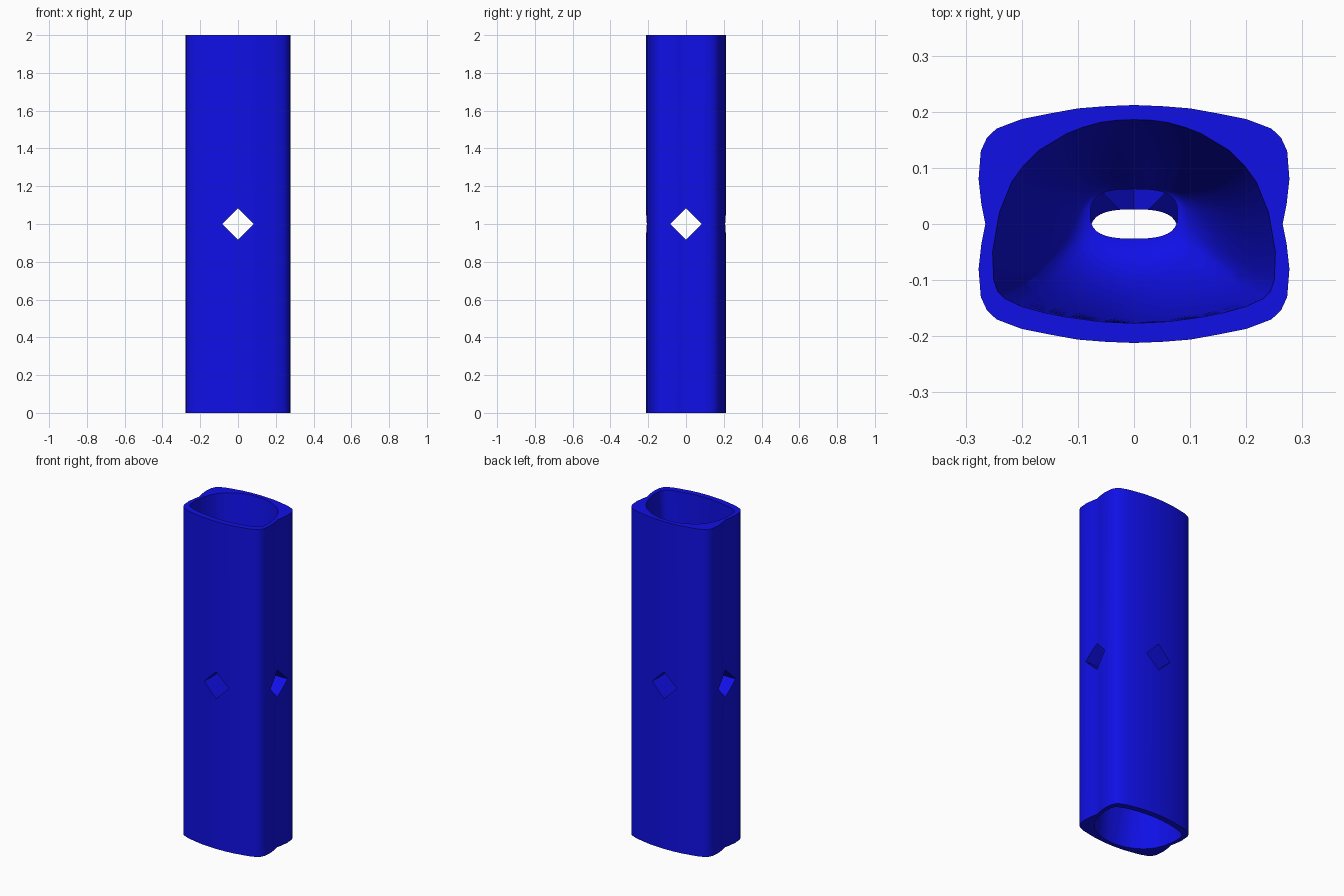
import bpy, bmesh, math

if "Cube" in bpy.data.objects:
    bpy.data.objects.remove(bpy.data.objects["Cube"])

blue = bpy.data.materials.new("deep blue")
blue.diffuse_color = (0.005, 0.005, 0.8, 1)
blue.use_nodes = True
blue.node_tree.nodes["Principled BSDF"].inputs["Base Color"].default_value = blue.diffuse_color


def loft(name, rings):
    """Closed solid through a list of equal-length rings of 3D points."""
    bm = bmesh.new()
    vs = [[bm.verts.new(p) for p in r] for r in rings]
    n = len(vs[0])
    for a, b in zip(vs, vs[1:]):
        for i in range(n):
            j = (i + 1) % n
            bm.faces.new((a[i], a[j], b[j], b[i]))
    bm.faces.new(vs[0])
    bm.faces.new(vs[-1])
    bmesh.ops.recalc_face_normals(bm, faces=bm.faces)
    me = bpy.data.meshes.new(name)
    bm.to_mesh(me)
    bm.free()
    ob = bpy.data.objects.new(name, me)
    bpy.context.collection.objects.link(ob)
    me.materials.append(blue)
    return ob


def mirror_x(half):
    """Close a half outline whose two ends lie on x = 0."""
    return half + [(-x, y) for x, y in half[-2:0:-1]]


# outer sleeve: rounded block with a shallow groove down each side
quarter = [(0, .212), (.05, .210), (.1, .206), (.15, .197), (.2, .187), (.245, .17),
           (.262, .154), (.273, .13), (.277, .08), (.272, .035)]
outline = mirror_x(quarter + [(.265, 0)] + [(x, -y) for x, y in quarter[::-1]])
sleeve = loft("sleeve", [[(x, y, z) for x, y in outline] for z in (0, 2)])

# cavity: D-shaped mouth funnelling to a small oval slot
rim = [(0, .186), (.03, .185), (.06, .181), (.092, .172), (.12, .161), (.17, .131), (.197, .104),
       (.218, .075), (.24, .02), (.252, -.05), (.25, -.1), (.243, -.12), (.23, -.133),
       (.2, -.147), (.16, -.158), (.12, -.166), (.06, -.174), (0, -.177)]
last = len(rim) - 1
DEEP = 1.12


def power(v, p):
    return math.copysign(abs(v) ** p, v)


slot = []
for i in range(last + 1):
    a = math.pi * i / last
    slot.append((.078 * abs(math.sin(a)) ** .7 if 0 < i < last else 0,
                 .018 + .044 * power(math.cos(a), .7)))


def section(u):
    pts = []
    for i, (r, s) in enumerate(zip(rim, slot)):
        w = i / last
        f = (1 - w) * u + w * (1 - math.sqrt(max(0, 1 - u ** 4)))
        pts.append((r[0] + (s[0] - r[0]) * f, r[1] + (s[1] - r[1]) * f))
    return mirror_x(pts)


levels = [(2.02, 0), (2, 0)]
for k in range(1, 21):
    u = math.sin(math.pi / 2 * k / 20)
    levels.append((2 - (2 - DEEP) * u, u))
levels.append((.998, 1))


def cavity(name, flip):
    rings = [[(x, flip * y, z if flip > 0 else 2 - z) for x, y in section(u)]
             for z, u in levels]
    return loft(name, rings)


# crossing diamond holes at mid height
D = .083
diamond = [(D, 0), (0, D), (-D, 0), (0, -D)]
cutters = [
    cavity("upper_cavity", 1), cavity("lower_cavity", -1),
    loft("front_hole", [[(a, y, 1 + b) for a, b in diamond] for y in (-.4, .4)]),
    loft("side_hole", [[(x, a, 1 + b) for a, b in diamond] for x in (-.4, .4)]),
]

bpy.context.view_layer.objects.active = sleeve
sleeve.select_set(True)
for c in cutters:
    c.hide_render = True
    m = sleeve.modifiers.new(c.name, 'BOOLEAN')
    m.operation = 'DIFFERENCE'
    m.solver = 'EXACT'
    m.object = c
    bpy.ops.object.modifier_apply(modifier=m.name)
for c in cutters:
    bpy.data.objects.remove(c)

bpy.ops.object.shade_smooth_by_angle(angle=math.radians(30))
